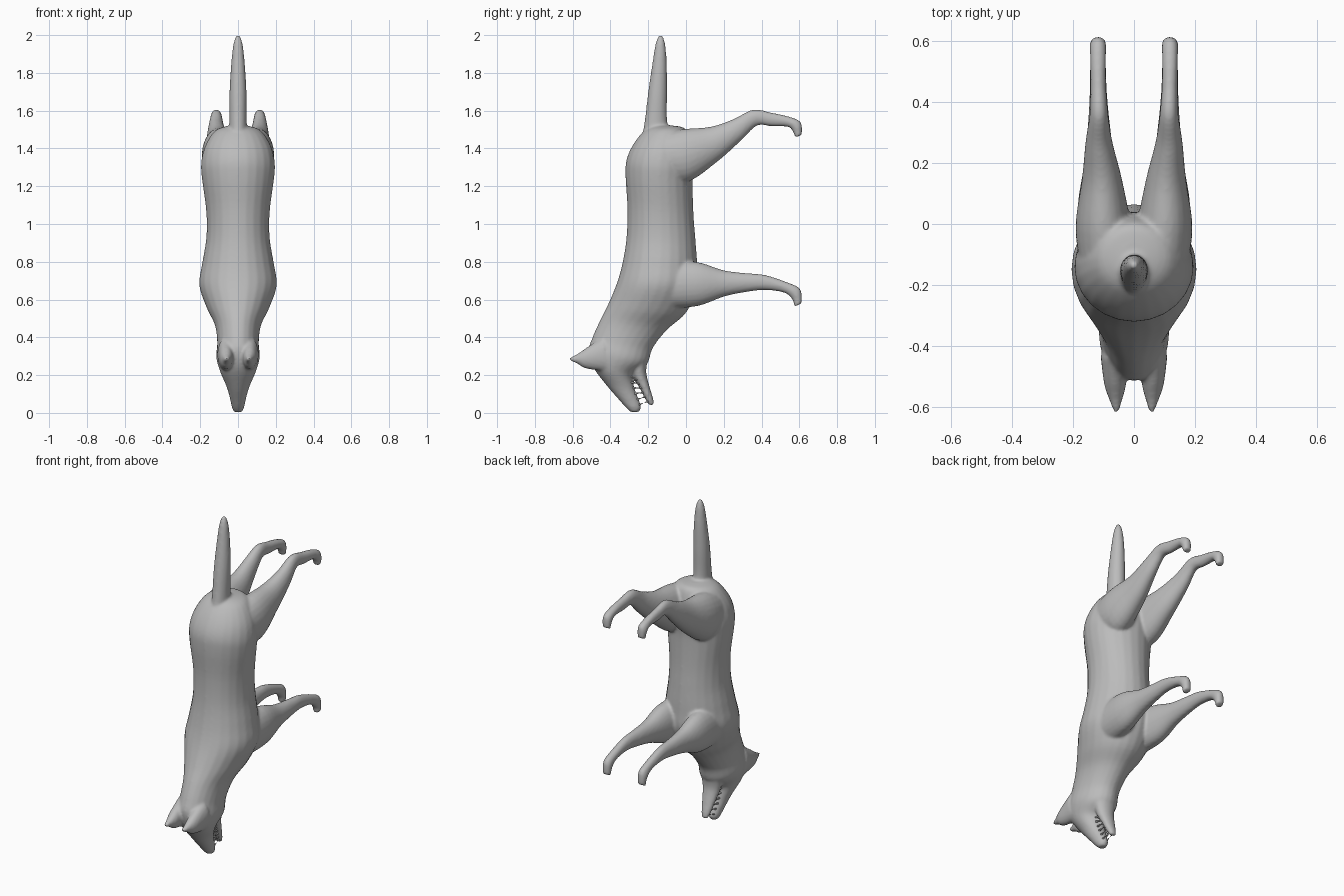
import bpy
import bmesh
from math import cos, sin, pi
from mathutils import Vector

default = bpy.data.objects.get("Cube")
if default:
    bpy.data.objects.remove(default)


def make_material(name, color):
    material = bpy.data.materials.new(name)
    material.use_nodes = True
    material.diffuse_color = color
    material.node_tree.nodes["Principled BSDF"].inputs["Base Color"].default_value = color
    return material


def make_object(name, bm, material):
    bmesh.ops.recalc_face_normals(bm, faces=bm.faces)
    mesh = bpy.data.meshes.new(name)
    bm.to_mesh(mesh)
    bm.free()
    mesh.materials.append(material)
    mesh.shade_smooth()
    obj = bpy.data.objects.new(name, mesh)
    bpy.context.collection.objects.link(obj)
    return obj


def spline(a, b, c, d, t):
    """Smooth curve through b and c."""
    return 0.5 * (2 * b + (c - a) * t + (2 * a - 5 * b + 4 * c - d) * t * t
                  + (3 * b - a - 3 * c + d) * t * t * t)


def refine(rows, steps=5):
    rows = [Vector(row) for row in rows]
    result = []
    for i in range(len(rows) - 1):
        before, after = rows[max(i - 1, 0)], rows[min(i + 2, len(rows) - 1)]
        for step in range(steps):
            result.append(spline(before, rows[i], rows[i + 1], after, step / steps))
    result.append(rows[-1])
    return result


def loft(bm, rows, side=1, sides=24):
    """Each row: outline point (y, z), opposite outline point (y, z), centre x, half width."""
    rings = []
    for y1, z1, y2, z2, x, half in refine(rows):
        near, far = Vector((0, y1, z1)), Vector((0, y2, z2))
        centre, radius = (near + far) / 2, (near - far) / 2
        ring = []
        for k in range(sides):
            angle = 2 * pi * k / sides
            point = centre + radius * cos(angle)
            point.x = side * (x + half * sin(angle))
            ring.append(bm.verts.new(point))
        rings.append(ring)
    for low, high in zip(rings, rings[1:]):
        for k in range(sides):
            n = (k + 1) % sides
            bm.faces.new((low[k], low[n], high[n], high[k]))
    bm.faces.new(rings[0])
    bm.faces.new(rings[-1])


# Rump, trunk, neck, skull and upper muzzle
trunk = [
    (-.17, 1.525, -.06, 1.52, 0, .04),
    (-.225, 1.49, 0, 1.5, 0, .12),
    (-.28, 1.42, .03, 1.4, 0, .175),
    (-.315, 1.34, .04, 1.3, 0, .195),
    (-.32, 1.25, .035, 1.22, 0, .19),
    (-.31, 1.08, .04, 1.05, 0, .168),
    (-.315, .93, .05, .92, 0, .168),
    (-.335, .8, .06, .78, 0, .19),
    (-.365, .69, .06, .66, 0, .205),
    (-.41, .58, 0, .53, 0, .165),
    (-.455, .49, -.1, .44, 0, .122),
    (-.495, .4, -.175, .345, 0, .11),
    (-.515, .33, -.205, .26, 0, .115),
    (-.49, .24, -.28, .2, 0, .095),
    (-.42, .145, -.272, .13, 0, .06),
    (-.36, .075, -.25, .07, 0, .042),
    (-.315, .025, -.238, .03, 0, .032),
    (-.29, .003, -.25, .004, 0, .02),
]
# Lower jaw
jaw = [
    (-.3, .29, -.205, .27, 0, .07),
    (-.285, .2, -.21, .21, 0, .055),
    (-.245, .13, -.19, .13, 0, .04),
    (-.22, .08, -.175, .08, 0, .03),
    (-.197, .042, -.167, .04, 0, .018),
]
# Tail
tail = [
    (-.24, 1.42, -.08, 1.42, 0, .05),
    (-.218, 1.55, -.1, 1.55, 0, .046),
    (-.2, 1.7, -.1, 1.7, 0, .045),
    (-.178, 1.85, -.102, 1.85, 0, .036),
    (-.162, 1.95, -.11, 1.95, 0, .025),
    (-.145, 2, -.125, 2, 0, .01),
]
# Hind leg down to the curled paw
hind_leg = [
    (-.2, 1.46, -.15, 1.25, .08, .09),
    (-.03, 1.5, 0, 1.22, .1, .092),
    (.13, 1.515, .16, 1.325, .105, .066),
    (.25, 1.555, .29, 1.44, .115, .044),
    (.355, 1.606, .375, 1.52, .115, .03),
    (.45, 1.59, .45, 1.517, .117, .026),
    (.54, 1.57, .54, 1.514, .118, .026),
    (.607, 1.54, .565, 1.49, .118, .027),
    (.614, 1.472, .578, 1.458, .118, .023),
]
# Front leg down to the curled paw
front_leg = [
    (-.15, .8, -.12, .55, .09, .09),
    (.05, .8, .06, .565, .11, .075),
    (.2, .755, .2, .615, .113, .05),
    (.32, .74, .32, .64, .115, .037),
    (.42, .73, .42, .65, .117, .029),
    (.54, .69, .52, .636, .118, .026),
    (.605, .655, .563, .6, .118, .027),
    (.614, .58, .573, .562, .118, .023),
]
# Ear
ear = [
    (-.44, .4, -.42, .22, .065, .045),
    (-.52, .35, -.53, .235, .062, .036),
    (-.575, .312, -.575, .26, .06, .022),
    (-.618, .291, -.615, .277, .058, .009),
]

fur = make_material("plain grey", (.5, .5, .5, 1))

# Blend all overlapping forms into one smooth skin
bm = bmesh.new()
for part in (trunk, jaw, tail):
    loft(bm, part)
for part in (hind_leg, front_leg, ear):
    for side in (-1, 1):
        loft(bm, part, side)
body = make_object("body", bm, fur)
remesh = body.modifiers.new("Skin", 'REMESH')
remesh.mode = 'VOXEL'
remesh.voxel_size = .008
remesh.use_smooth_shade = True
soften = body.modifiers.new("Soften", 'SMOOTH')
soften.factor = .5
soften.iterations = 6

# Teeth along both jaws
bm = bmesh.new()
upper = (Vector((0, -.288, .19)), Vector((0, -.245, .045)))
lower = (Vector((0, -.268, .18)), Vector((0, -.203, .06)))
count = 6
for (start, end), (other_start, other_end) in ((upper, lower), (lower, upper)):
    for i in range(count):
        t = i / (count - 1)
        root = start.lerp(end, t)
        bite = (other_start.lerp(other_end, t) - root).normalized()
        for side in (-1, 1):
            tooth = bmesh.ops.create_cone(bm, cap_ends=True, segments=8,
                                          radius1=.007, radius2=.001, depth=.03)["verts"]
            turn = Vector((0, 0, 1)).rotation_difference(bite)
            place = root + bite * .004
            place.x = side * (.032 - .018 * t)
            for vert in tooth:
                vert.co = turn @ vert.co + place
make_object("teeth", bm, fur)
